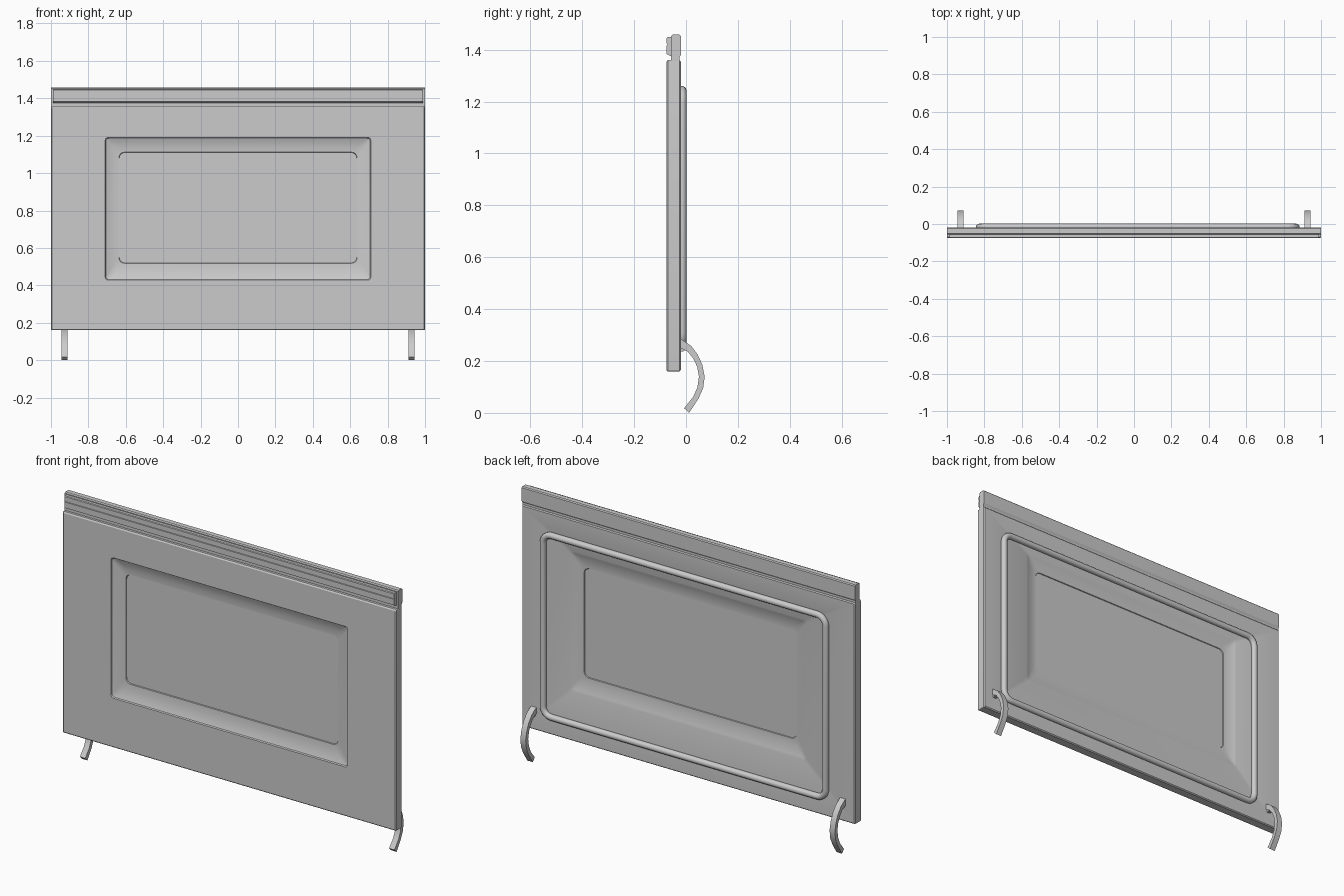
import bpy, bmesh, math

if "Cube" in bpy.data.objects:
    bpy.data.objects.remove(bpy.data.objects["Cube"])


def finish(name, bm, angle=30):
    bmesh.ops.recalc_face_normals(bm, faces=bm.faces)
    me = bpy.data.meshes.new(name)
    bm.to_mesh(me)
    bm.free()
    ob = bpy.data.objects.new(name, me)
    bpy.context.collection.objects.link(ob)
    bpy.ops.object.select_all(action='DESELECT')
    ob.select_set(True)
    bpy.context.view_layer.objects.active = ob
    bpy.ops.object.shade_smooth_by_angle(angle=math.radians(angle))
    return ob


def rounded_rect(x0, x1, z0, z1, r, y, n=5):
    pts = []
    corners = [(x1 - r, z1 - r), (x0 + r, z1 - r), (x0 + r, z0 + r), (x1 - r, z0 + r)]
    for q, (cx, cz) in enumerate(corners):
        for i in range(n + 1):
            a = math.pi / 2 * (q + i / n)
            pts.append((cx + r * math.cos(a), y, cz + r * math.sin(a)))
    return pts


def loft(name, rings):
    bm = bmesh.new()
    loops = [[bm.verts.new(p) for p in ring] for ring in rings]
    for a, b in zip(loops, loops[1:]):
        for i in range(len(a)):
            j = (i + 1) % len(a)
            bm.faces.new((a[i], a[j], b[j], b[i]))
    bm.faces.new(loops[0])
    bm.faces.new(loops[-1])
    return finish(name, bm)


def extrude_profile(name, profile, x0, x1):
    bm = bmesh.new()
    face = bm.faces.new([bm.verts.new((x0, y, z)) for y, z in profile])
    ext = bmesh.ops.extrude_face_region(bm, geom=[face])
    moved = [v for v in ext['geom'] if isinstance(v, bmesh.types.BMVert)]
    bmesh.ops.translate(bm, verts=moved, vec=(x1 - x0, 0, 0))
    return finish(name, bm)


# Door panel: dished window on both sides, from front pane round to back pane
def centred(hx, z0, z1, r, y):
    return rounded_rect(-hx, hx, z0, z1, r, y)


loft("door_panel", [
    centred(0.635, 0.52, 1.11, 0.03, -0.047),
    centred(0.637, 0.518, 1.112, 0.03, -0.052),
    centred(0.66, 0.49, 1.14, 0.025, -0.054),
    centred(0.69, 0.45, 1.17, 0.02, -0.062),
    centred(0.707, 0.432, 1.186, 0.015, -0.069),
    centred(0.71, 0.428, 1.19, 0.015, -0.075),
    centred(0.995, 0.165, 1.353, 0.004, -0.075),
    centred(1.0, 0.16, 1.36, 0.004, -0.07),
    centred(1.0, 0.16, 1.36, 0.004, -0.025),
    centred(0.995, 0.165, 1.355, 0.004, -0.02),
    centred(0.71, 0.428, 1.19, 0.015, -0.02),
    centred(0.70, 0.44, 1.18, 0.015, -0.024),
    centred(0.66, 0.49, 1.14, 0.025, -0.035),
    centred(0.637, 0.518, 1.112, 0.03, -0.036),
    centred(0.635, 0.52, 1.11, 0.03, -0.040),
])

# Top rail with its neck, and the front trim strip with a thin groove
extrude_profile("top_rail", [
    (-0.057, 1.34), (-0.057, 1.453), (-0.052, 1.458), (-0.025, 1.458), (-0.02, 1.453),
    (-0.02, 1.38), (-0.026, 1.37), (-0.026, 1.34)], -1, 1)
extrude_profile("rail_trim", [
    (-0.055, 1.373), (-0.075, 1.383), (-0.075, 1.415), (-0.071, 1.416), (-0.071, 1.422),
    (-0.075, 1.423), (-0.075, 1.444), (-0.072, 1.448), (-0.055, 1.448)], -0.99, 0.99)

# Rear seal: round tube along a rounded rectangle
curve = bpy.data.curves.new("rear_seal", 'CURVE')
curve.dimensions = '3D'
curve.bevel_depth = 0.017
curve.bevel_resolution = 3
path = rounded_rect(-0.828, 0.868, 0.257, 1.243, 0.05, -0.015, 6)
spline = curve.splines.new('POLY')
spline.points.add(len(path) - 1)
for p, co in zip(spline.points, path):
    p.co = (*co, 1)
spline.use_cyclic_u = True
seal = bpy.data.objects.new("rear_seal", curve)
bpy.context.collection.objects.link(seal)

# Curved hinge hooks, narrower where they enter the panel
hook = [(-0.03, 0.287), (-0.015, 0.282), (0.02, 0.258), (0.045, 0.225), (0.063, 0.185),
        (0.072, 0.14), (0.066, 0.095), (0.048, 0.055), (0.012, 0.0),
        (-0.007, 0.018), (0.028, 0.062), (0.044, 0.098), (0.05, 0.14), (0.043, 0.178),
        (0.028, 0.21), (0.008, 0.235), (-0.03, 0.255)]
for side, label in ((-1, "left"), (1, "right")):
    c = side * 0.928
    extrude_profile(f"hinge_hook_{label}", hook, c - 0.016, c + 0.016)
    extrude_profile(f"hinge_mount_{label}",
                    [(-0.03, 0.235), (-0.006, 0.238), (-0.004, 0.25), (-0.03, 0.27)],
                    c - 0.01, c + 0.01)
